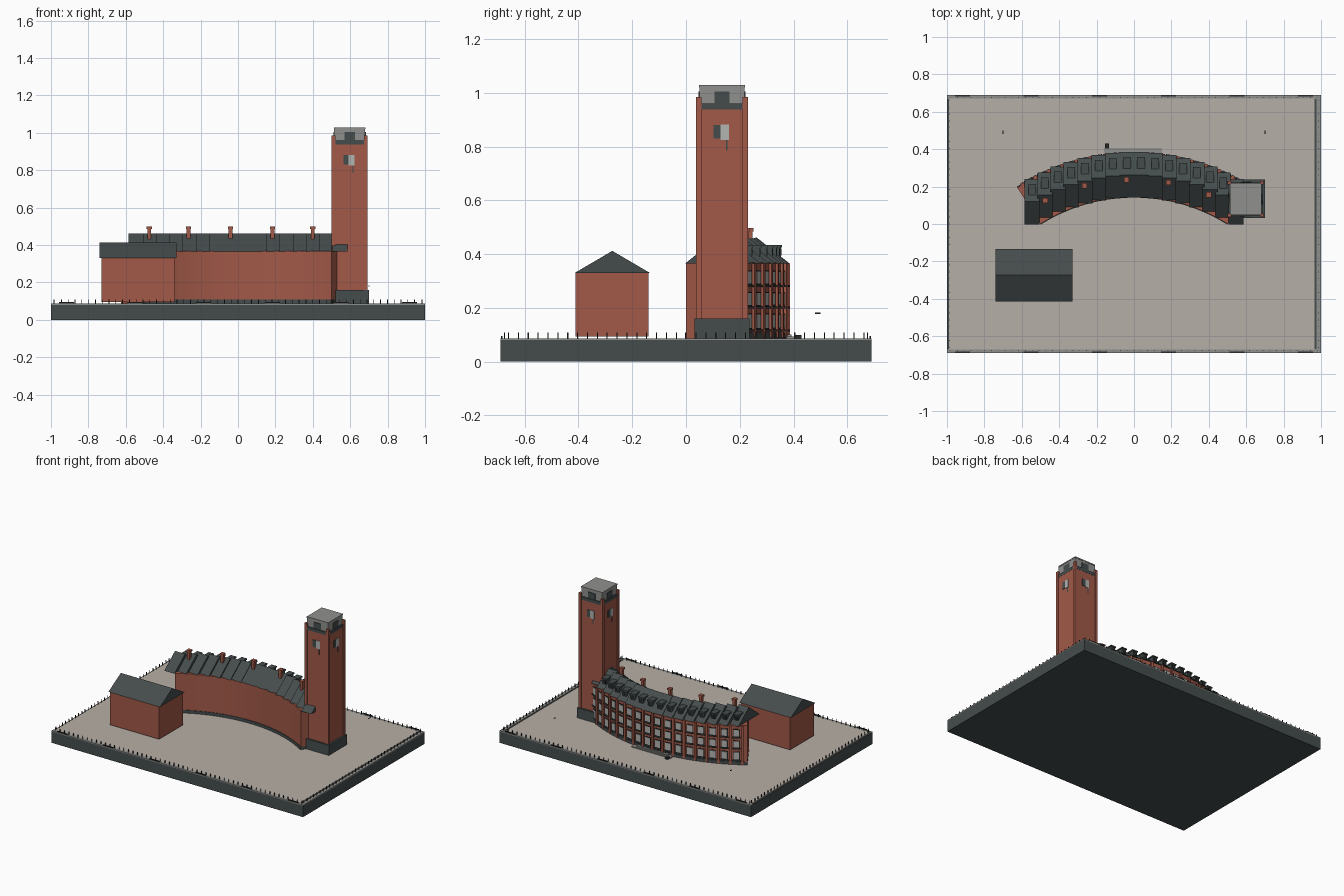
import bpy
import bmesh
import math
from mathutils import Matrix, Vector

default_cube = bpy.data.objects.get("Cube")
if default_cube:
    bpy.data.objects.remove(default_cube, do_unlink=True)


def material(name, red, green, blue):
    mat = bpy.data.materials.new(name)
    mat.use_nodes = True
    color = (red, green, blue, 1)
    mat.diffuse_color = color
    shader = mat.node_tree.nodes["Principled BSDF"]
    shader.inputs["Base Color"].default_value = color
    shader.inputs["Roughness"].default_value = 0.9
    return mat


brick = material("brick red", 0.36, 0.1, 0.065)
slate = material("slate", 0.06, 0.073, 0.073)
paving = material("paving beige", 0.47, 0.43, 0.385)
stone = material("stone grey", 0.28, 0.28, 0.27)
glass = material("pale window", 0.45, 0.46, 0.44)
black = material("near black", 0.02, 0.022, 0.022)


def finish(name, bm, mat):
    bmesh.ops.recalc_face_normals(bm, faces=bm.faces)
    mesh = bpy.data.meshes.new(name)
    bm.to_mesh(mesh)
    bm.free()
    mesh.materials.append(mat)
    obj = bpy.data.objects.new(name, mesh)
    bpy.context.collection.objects.link(obj)
    return obj


def add_box(bm, low, high, frame=Matrix()):
    low, high = Vector(low), Vector(high)
    scale = Matrix.Diagonal((*(high - low), 1))
    bmesh.ops.create_cube(bm, size=1, matrix=frame @ Matrix.Translation((low + high) / 2) @ scale)


def box(name, low, high, mat):
    bm = bmesh.new()
    add_box(bm, low, high)
    return finish(name, bm, mat)


def add_gable(bm, x, y, half_width, half_depth, eave, ridge):
    # Triangular prism with its ridge along x
    ends = []
    for side in (-half_width, half_width):
        profile = ((-half_depth, eave), (half_depth, eave), (0, ridge))
        ends.append([bm.verts.new((x + side, y + dy, z)) for dy, z in profile])
    a, b = ends
    bm.faces.new(a)
    bm.faces.new(b)
    for i in range(3):
        j = (i + 1) % 3
        bm.faces.new((a[i], a[j], b[j], b[i]))


# Plot, paving and kerbs
ground = 0.087
box("plot_base", (-1, -0.69, 0), (1, 0.69, 0.081), slate)
box("paving", (-0.99, -0.67, 0.08), (0.965, 0.67, ground), paving)
kerbs = bmesh.new()
for side in (-1, 1):
    y = side * 0.679
    add_box(kerbs, (-1, y - 0.011, 0.08), (1, y + 0.011, ground))
add_box(kerbs, (0.975, -0.668, 0.08), (1, 0.668, ground))
finish("kerbs", kerbs, stone)

# Perimeter posts and low railings
posts = bmesh.new()
rails = bmesh.new()


def add_post(x, y):
    r = 0.002
    add_box(posts, (x - r, y - r, 0.08), (x + r, y + r, 0.108))


for side in (-1, 1):
    for i in range(55):
        add_post(-0.98 + i * 0.0363, side * 0.675)
    for i in range(37):
        add_post(side * 0.985, -0.66 + i * 0.0367)
    for i in range(6):
        x = (i - 2.5) * 0.367
        y = side * 0.685
        add_box(rails, (x - 0.04, y - 0.002, 0.08), (x + 0.04, y + 0.002, 0.095))
finish("perimeter_posts", posts, black)
finish("perimeter_rails", rails, black)

# Small gabled house
box("house_walls", (-0.73, -0.41, 0.094), (-0.34, -0.14, 0.332), brick)
roof = bmesh.new()
add_gable(roof, -0.535, -0.274, 0.205, 0.14, 0.33, 0.412)
finish("house_roof", roof, slate)

# Curved building walls, swept around a centre in front of the plot
inner, outer = 0.937, 1.168
arc_y = -0.792
span = math.radians(32.3)


def arc_point(radius, angle, z):
    return (radius * math.sin(angle), arc_y + radius * math.cos(angle), z)


def swept_wall(name, r0, r1, z0, z1, mat, steps=32):
    bm = bmesh.new()
    rings = []
    for i in range(steps + 1):
        a = span * (2 * i / steps - 1)
        corners = ((r0, z0), (r1, z0), (r1, z1), (r0, z1))
        rings.append([bm.verts.new(arc_point(r, a, z)) for r, z in corners])
    bm.faces.new(rings[0])
    bm.faces.new(rings[-1])
    for a, b in zip(rings, rings[1:]):
        for i in range(4):
            j = (i + 1) % 4
            bm.faces.new((a[i], a[j], b[j], b[i]))
    return finish(name, bm, mat)


swept_wall("curved_walls", inner, outer, 0.08, 0.368, brick)
swept_wall("curved_plinth", inner - 0.004, outer + 0.005, 0.08, 0.108, slate)

# Stepped roof segments, dormers and the windowed back facade
bays = 16
pitch = math.radians(3.84)
roofs, dormers, dormer_glass = bmesh.new(), bmesh.new(), bmesh.new()
frames, panes, sills, piers = (bmesh.new() for _ in range(4))
for i in range(bays):
    angle = (i - (bays - 1) / 2) * pitch
    x = 1.13 * math.sin(angle)
    y = 0.263 - 1.16 * (1 - math.cos(angle))
    add_gable(roofs, x, y, 0.04, 0.122, 0.366, 0.462)
    add_box(dormers, (x - 0.017, y + 0.03, 0.38), (x + 0.017, y + 0.09, 0.425))
    add_box(dormers, (x - 0.021, y + 0.025, 0.425), (x + 0.021, y + 0.095, 0.434))
    add_box(dormer_glass, (x - 0.011, y + 0.089, 0.395), (x + 0.011, y + 0.092, 0.42))

    facade = Matrix.Translation((0, arc_y, 0)) @ Matrix.Rotation(-angle, 4, "Z")
    for z, height in ((0.12, 0.06), (0.205, 0.055), (0.285, 0.055)):
        top = z + height
        add_box(frames, (-0.023, outer - 0.01, z), (0.023, outer + 0.003, top), facade)
        add_box(panes, (-0.019, outer - 0.01, z + 0.005), (0.019, outer + 0.005, top - 0.005), facade)
        add_box(sills, (-0.026, outer - 0.01, z - 0.007), (0.026, outer + 0.01, z), facade)
for i in range(bays + 1):
    angle = (i - bays / 2) * pitch
    facade = Matrix.Translation((0, arc_y, 0)) @ Matrix.Rotation(-angle, 4, "Z")
    add_box(piers, (-0.008, outer - 0.01, 0.09), (0.008, outer + 0.01, 0.366), facade)
finish("curved_roof", roofs, slate)
finish("dormers", dormers, slate)
finish("dormer_windows", dormer_glass, black)
finish("window_frames", frames, black)
finish("window_panes", panes, glass)
finish("window_sills", sills, slate)
finish("facade_piers", piers, brick)

# Chimneys
chimneys = bmesh.new()
for x, y in ((-0.475, 0.125), (-0.265, 0.205), (-0.04, 0.237), (0.185, 0.222), (0.4, 0.157)):
    add_box(chimneys, (x - 0.01, y - 0.01, 0.4), (x + 0.01, y + 0.01, 0.485))
    add_box(chimneys, (x - 0.014, y - 0.014, 0.485), (x + 0.014, y + 0.014, 0.498))
finish("chimneys", chimneys, brick)

# Entrance steps and sign at the back
box("entrance_step_low", (-0.16, 0.36, 0.08), (0.15, 0.405, 0.094), stone)
box("entrance_step_high", (-0.13, 0.36, 0.08), (0.12, 0.393, 0.102), stone)
box("entrance_sign", (-0.155, 0.405, 0.08), (-0.135, 0.43, 0.1), black)
for side, label in ((-1, "right"), (1, "left")):
    x = side * 0.7
    box(label + "_lamp_head", (x - 0.002, 0.48, 0.178), (x + 0.002, 0.5, 0.182), black)

# Tower shaft, plinth and crown
cx, cy = 0.597, 0.134
tower = Matrix.Translation((cx, cy, 0))


def tower_block(name, half, z0, z1, mat):
    return box(name, (cx - half, cy - half, z0), (cx + half, cy + half, z1), mat)


tower_block("tower_plinth", 0.103, 0.08, 0.16, slate)
tower_block("tower_shaft", 0.09, 0.08, 0.94, brick)
tower_block("tower_band", 0.091, 0.938, 0.96, slate)
tower_block("tower_crown", 0.083, 0.955, 1.02, stone)
tower_block("tower_cap", 0.085, 1.02, 1.029, stone)

# Details repeated on the four tower faces
corners, openings, shutters, lights, brackets = (bmesh.new() for _ in range(5))
for turn in range(4):
    face = tower @ Matrix.Rotation(turn * math.pi / 2, 4, "Z")
    add_box(corners, (0.077, -0.096, 0.08), (0.096, -0.077, 0.985), face)
    add_box(openings, (-0.028, -0.087, 0.958), (0.028, -0.08, 1.005), face)
    add_box(shutters, (-0.032, -0.094, 0.83), (-0.006, -0.088, 0.88), face)
    add_box(lights, (-0.006, -0.094, 0.825), (0.026, -0.088, 0.882), face)
    add_box(brackets, (0.014, -0.093, 0.785), (0.02, -0.088, 0.825), face)
finish("tower_corner_piers", corners, brick)
finish("tower_openings", openings, slate)
finish("tower_shutters", shutters, slate)
finish("tower_windows", lights, glass)
finish("tower_brackets", brackets, slate)
